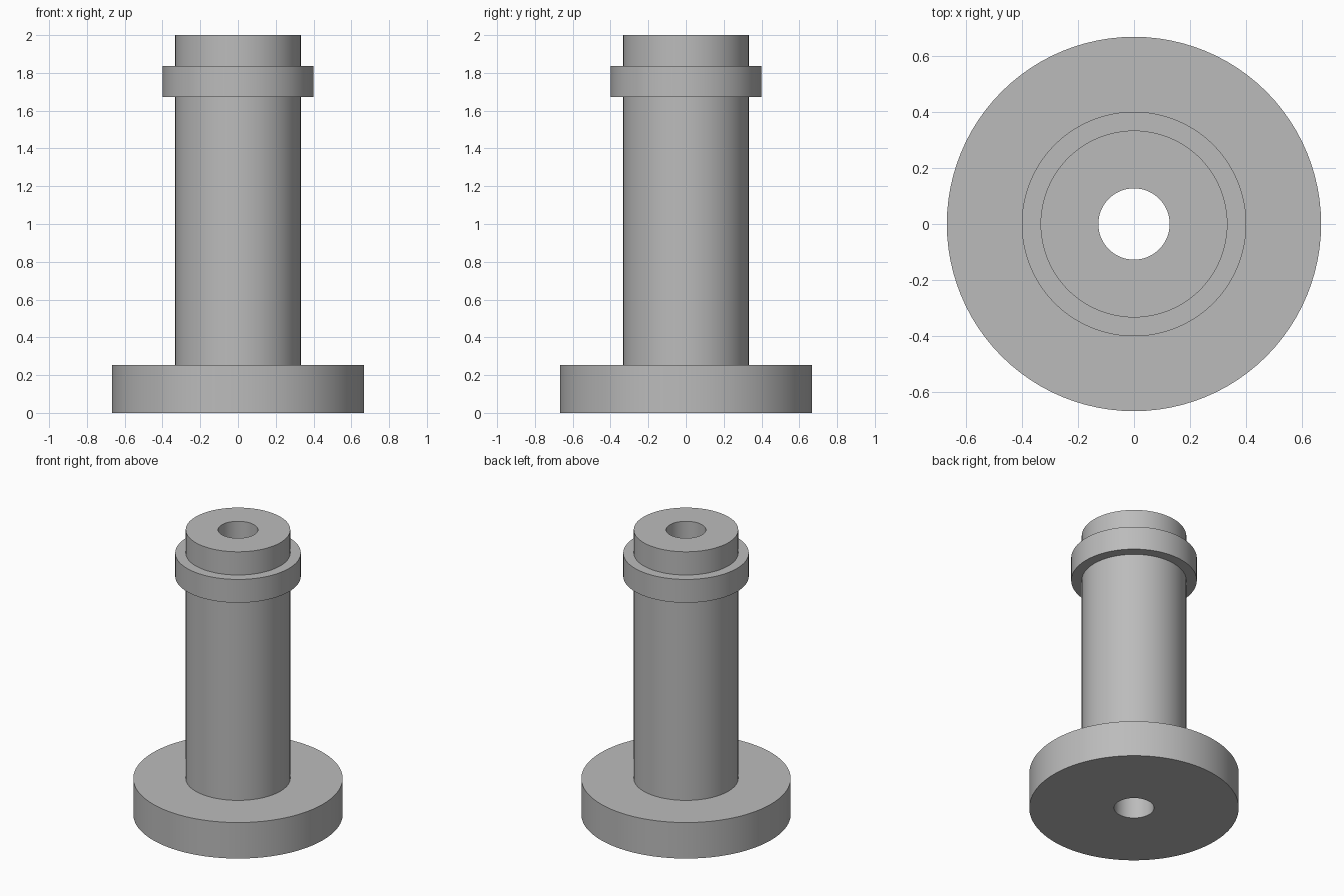
import bpy
import bmesh
import math
from mathutils import Vector

cube = bpy.data.objects.get("Cube")
if cube:
    bpy.data.objects.remove(cube, do_unlink=True)

SEGMENTS = 96
BORE = 0.127
SHAFT = 0.333
COLLAR = 0.4
BASE = 0.667

# Plain grey metal
grey = bpy.data.materials.new("plain grey")
grey.use_nodes = True
colour = (0.5, 0.5, 0.5, 1.0)
grey.diffuse_color = colour
grey.node_tree.nodes["Principled BSDF"].inputs["Base Color"].default_value = colour


def lathe(name, profile):
    """Turn a closed (radius, height) profile around the z axis."""
    bm = bmesh.new()
    verts = [bm.verts.new((r, 0, z)) for r, z in profile]
    edges = [bm.edges.new((a, b)) for a, b in zip(verts, verts[1:] + verts[:1])]
    bmesh.ops.spin(bm, geom=verts + edges, cent=Vector(), axis=(0, 0, 1),
                   angle=math.tau, steps=SEGMENTS, use_merge=True)
    bmesh.ops.remove_doubles(bm, verts=bm.verts[:], dist=0.0001)
    bmesh.ops.recalc_face_normals(bm, faces=bm.faces[:])
    mesh = bpy.data.meshes.new(name)
    bm.to_mesh(mesh)
    bm.free()
    mesh.materials.append(grey)
    obj = bpy.data.objects.new(name, mesh)
    bpy.context.collection.objects.link(obj)
    bpy.ops.object.select_all(action="DESELECT")
    obj.select_set(True)
    bpy.context.view_layer.objects.active = obj
    bpy.ops.object.shade_smooth_by_angle(angle=math.radians(30))
    return obj


# One turned piece: flanged base, shaft, raised collar and through bore
lathe("flanged_bushing", [
    (BORE, 0), (BASE, 0), (BASE, 0.253),
    (SHAFT, 0.253), (SHAFT, 1.673),
    (COLLAR, 1.673), (COLLAR, 1.837),
    (SHAFT, 1.837), (SHAFT, 2), (BORE, 2),
])
